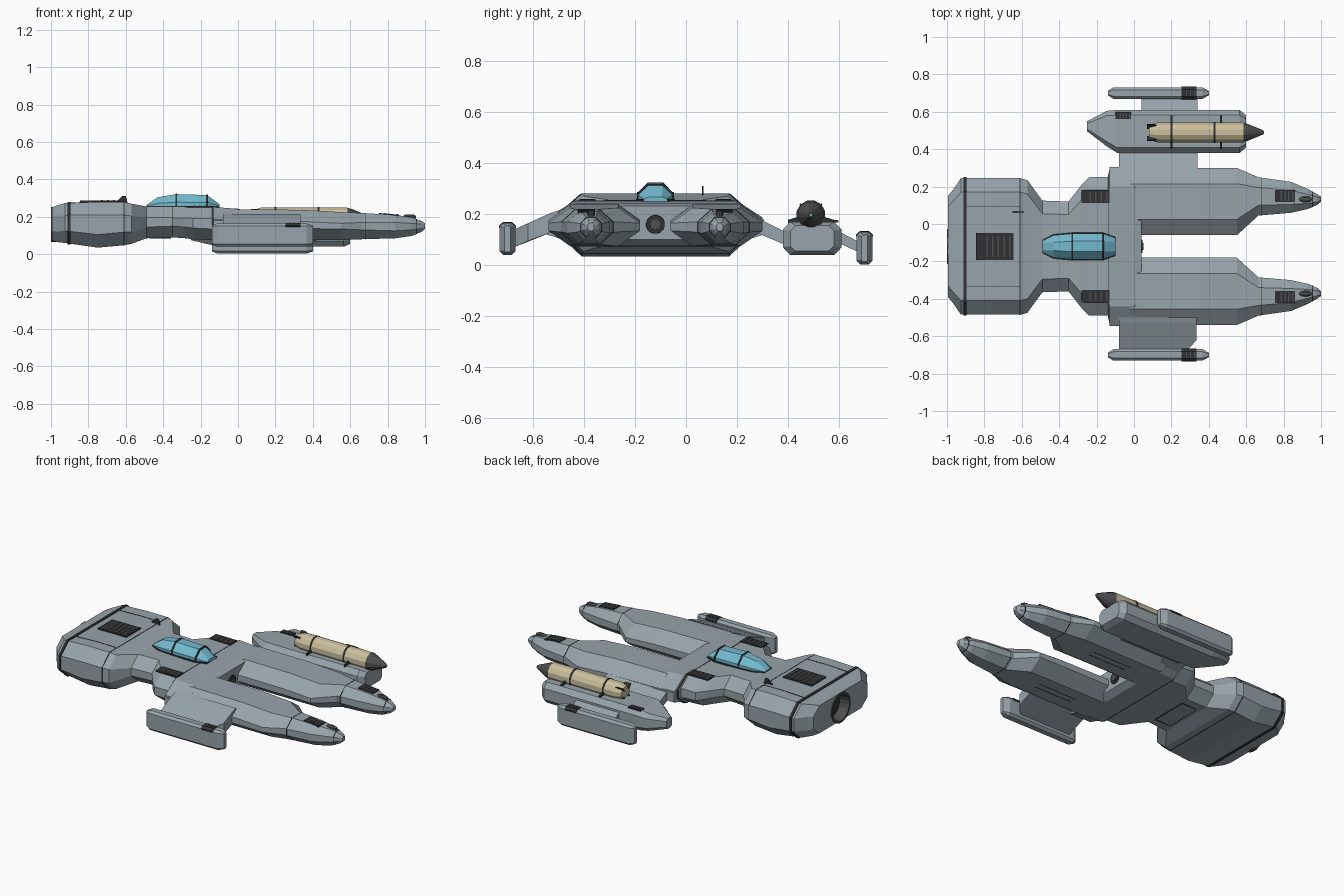
import bpy, bmesh, math
from mathutils import Vector

if "Cube" in bpy.data.objects:
    bpy.data.objects.remove(bpy.data.objects["Cube"])

AXIS = -0.12  # centre line of the hull in y


def material(name, rgb):
    m = bpy.data.materials.new(name)
    m.diffuse_color = (*rgb, 1)
    m.use_nodes = True
    m.node_tree.nodes["Principled BSDF"].inputs["Base Color"].default_value = m.diffuse_color
    return m


GREY = material("hull grey", (0.31, 0.37, 0.405))
DARK = material("dark trim", (0.03, 0.031, 0.033))
SLATE = material("slate", (0.075, 0.077, 0.08))
GLASS = material("canopy blue", (0.17, 0.49, 0.62))
CREAM = material("cream", (0.60, 0.53, 0.34))


def finish(name, bm, mat):
    bmesh.ops.remove_doubles(bm, verts=bm.verts, dist=1e-5)
    bmesh.ops.recalc_face_normals(bm, faces=bm.faces)
    me = bpy.data.meshes.new(name)
    bm.to_mesh(me)
    bm.free()
    me.materials.append(mat)
    ob = bpy.data.objects.new(name, me)
    bpy.context.collection.objects.link(ob)
    return ob


def skin(name, rings, mat):
    """Join equal rings of points and cap both ends."""
    bm = bmesh.new()
    vs = [[bm.verts.new(p) for p in r] for r in rings]
    n = len(rings[0])
    for a, b in zip(vs, vs[1:]):
        for i in range(n):
            j = (i + 1) % n
            bm.faces.new((a[i], a[j], b[j], b[i]))
    bm.faces.new(vs[0])
    bm.faces.new(vs[-1])
    return finish(name, bm, mat)


def octagon(x, y0, y1, z0, z1, c, d):
    """Chamfered rectangle across x; c and d are the y and z chamfers."""
    return [(x, y0 + c, z0), (x, y1 - c, z0), (x, y1, z0 + d), (x, y1, z1 - d),
            (x, y1 - c, z1), (x, y0 + c, z1), (x, y0, z1 - d), (x, y0, z0 + d)]


def flip(rings):
    return [[(x, 2 * AXIS - y, z) for x, y, z in r] for r in rings]


def loft(name, sections, mat=GREY, mirror=False):
    rings = [octagon(*s) for s in sections]
    return skin(name, flip(rings) if mirror else rings, mat)


def lathe(name, profile, y, z, mat, n=16):
    rings = [[(x, y + r * math.cos(math.tau * (i + .5) / n),
               z + r * math.sin(math.tau * (i + .5) / n)) for i in range(n)] for x, r in profile]
    return skin(name, rings, mat)


def slab(name, x0, x1, yz, mat=GREY):
    return skin(name, [[(x, y, z) for y, z in yz] for x in (x0, x1)], mat)


def plate(name, x0, x1, y0, y1, za, zb, mat, t=0.008):
    """Thin plate whose height runs from za at x0 to zb at x1."""
    return skin(name, [[(x, y0, z - t), (x, y1, z - t), (x, y1, z), (x, y0, z)]
                       for x, z in ((x0, za), (x1, zb))], mat)


def vent(name, x0, x1, y0, y1, za, zb, bars=4):
    plate(name, x0, x1, y0, y1, za, zb, DARK)
    for i in range(bars):
        f = 0.3 + 0.6 * i / (bars - 1)
        x, z = x0 + (x1 - x0) * f, za + (zb - za) * f + 0.002
        m = (y1 - y0) * 0.1
        plate(name + "_slat", x - 0.004, x + 0.004, y0 + m, y1 - m, z, z, SLATE)


# hull: x, half width, bottom, top, side chamfer, height chamfer
HULL = [(-.995, .27, .075, .25, .06, .05), (-.97, .30, .065, .26, .06, .055),
        (-.925, .365, .06, .273, .075, .065), (-.75, .365, .035, .28, .075, .07),
        (-.61, .365, .048, .279, .075, .07), (-.57, .355, .055, .27, .075, .065),
        (-.49, .245, .085, .255, .07, .06), (-.35, .24, .09, .255, .07, .06),
        (-.28, .33, .085, .254, .08, .06), (-.24, .37, .08, .252, .08, .06),
        (-.14, .37, .075, .252, .08, .06), (-.13, .42, .075, .252, .10, .065),
        (.00, .42, .075, .243, .10, .06), (.04, .37, .10, .232, .09, .045)]


def hull_at(x):
    for a, b in zip(HULL, HULL[1:]):
        if a[0] <= x <= b[0]:
            f = (x - a[0]) / (b[0] - a[0])
            return [p + (q - p) * f for p, q in zip(a, b)]


def hull_ring(s, grow=0):
    x, w, z0, z1, c, d = s
    return octagon(x, AXIS - w - grow, AXIS + w + grow, z0 - grow, z1 + grow, c, d)


hull = skin("hull", [hull_ring(s) for s in HULL], GREY)
for x, w, g in ((-.903, .008, .005), (-.61, .002, .0015), (-.135, .002, .0015)):
    skin("hull_band", [hull_ring(hull_at(x - w), g), hull_ring(hull_at(x + w), g)], DARK)

# recessed engine exhaust
cutter = lathe("exhaust_cutter", [(-1.1, .09), (-.92, .09)], AXIS, .158, DARK, 20)
cutter.hide_render = True
cutter.hide_viewport = True
cut = hull.modifiers.new("exhaust", "BOOLEAN")
cut.object = cutter
cut.solver = 'EXACT'
lathe("exhaust_liner", [(-.925, .092), (-1.0, .095), (-1.0, .082), (-.93, .07)], AXIS, .158, SLATE, 20)
lathe("exhaust_core", [(-.94, .07), (-.93, .07)], AXIS, .158, DARK, 20)

# engine deck details
vent("deck_vent", -.845, -.645, AXIS - .072, AXIS + .072, .286, .287, 5)
for s in (-1, 1):
    y = AXIS + s * .215
    plate("deck_seam", -.90, -.75, y - .002, y + .002, .276, .2815, DARK, .004)
    plate("deck_seam", -.75, -.61, y - .002, y + .002, .2815, .2805, DARK, .004)
    y = AXIS + s * .267
    vent("shoulder_vent", -.28, -.13, y - .034, y + .034, .258, .257)
skin("antenna", [[(-.655, y, .275), (-.59, y, .275), (-.60, y, .31), (-.62, y, .31)]
                 for y in (.062, .068)], DARK)
# nose sensor between the prongs
lathe("sensor_ring", [(.02, .04), (.046, .036)], AXIS, .16, DARK)
lathe("sensor_lens", [(.03, .022), (.05, .02)], AXIS, .16, SLATE)

# canopy: x, half width, top, half width of roof
CANOPY = [(-.49, .03, .262, .02), (-.43, .06, .304, .022), (-.33, .069, .321, .028),
          (-.165, .069, .316, .028), (-.10, .045, .268, .026)]


def canopy_ring(s, g=0):
    x, w, z, t = s
    m = .255 + (z - .255) * .35
    pts = [(w, .24), (w, m), (t, z)]
    pts = [(a + g, b + (g if b > .25 else 0)) for a, b in pts]
    return [(x, AXIS + a, b) for a, b in pts] + [(x, AXIS - a, b) for a, b in reversed(pts)]


skin("canopy", [canopy_ring(s) for s in CANOPY], GLASS)
for s in CANOPY[2:4]:
    skin("canopy_frame", [canopy_ring((s[0] + e, *s[1:]), .003) for e in (-.005, .005)], DARK)
skin("canopy_sill", [[(x, AXIS + k * (w + .007), z) for x, w, *_ in CANOPY for k in (1,)] +
                     [(x, AXIS - w - .007, z) for x, w, *_ in reversed(CANOPY)]
                     for z in (.25, .259)], DARK)

# twin forward prongs
PRONG = [(-.02, -.06, .30, .075, .24, .085, .062), (.35, -.06, .30, .075, .237, .085, .062),
         (.55, -.06, .30, .075, .225, .085, .06), (.665, .045, .25, .08, .22, .055, .05),
         (.84, .06, .225, .085, .21, .045, .04), (.93, .08, .187, .098, .197, .03, .032),
         (.982, .103, .158, .12, .178, .015, .018), (1.0, .12, .146, .135, .165, .007, .009)]
for mirror in (False, True):
    loft("prong", PRONG, mirror=mirror)
    yc = 2 * AXIS - .15 if mirror else .15
    vent("prong_vent", .755, .86, yc - .033, yc + .033, .220, .211)
    yd = 2 * AXIS - .132 if mirror else .132
    skin("prong_light", [[(.917 + r * .036 * math.cos(a), yd + r * .016 * math.sin(a), z)
                          for a in [math.tau * i / 12 for i in range(12)]]
                         for z, r in ((.19, 1), (.204, 1), (.212, .6))], SLATE)
    for sec in ((.68, .005), (.955, .003)):
        # seams around the prong neck and tip
        for a, b in zip(PRONG, PRONG[1:]):
            if a[0] <= sec[0] < b[0]:
                f = (sec[0] - a[0]) / (b[0] - a[0])
                m = [p + (q - p) * f for p, q in zip(a, b)]
                ring = [m[0], m[1] - .001, m[2] + .001, m[3] - .001, m[4] + .001, *m[5:]]
                loft("prong_seam", [(ring[0] + e, *ring[1:]) for e in (-.002, .002)], DARK, mirror)
    # belly seams
    for dy in (-.02, .02):
        y = (2 * AXIS - .12 if mirror else .12) + dy
        plate("belly_seam", .15, .42, y - .002, y + .002, .078, .078, DARK, .004)

# belly hatch outline
for y in (AXIS - .12, AXIS + .12):
    plate("hatch_edge", -.47, -.36, y - .002, y + .002, .091, .091, DARK, .006)
for x in (-.47, -.36):
    plate("hatch_edge", x - .002, x + .002, AXIS - .12, AXIS + .12, .091, .091, DARK, .006)


# outboard fins with wrapped vents
def fin(y, z0, z1):
    a, b = y - .031, y + .031
    loft("fin", [(-.14, y - .012, y + .012, z0 + .012, z1 - .012, .005, .005),
                 (-.11, a, b, z0, z1, .014, .014), (.365, a, b, z0, z1, .014, .014),
                 (.40, y - .012, y + .012, z0 + .012, z1 - .012, .005, .005)])
    loft("fin_vent", [(x, a - .003, b + .003, z1 - .03, z1 + .003, .015, .014)
                      for x in (.255, .335)], DARK)
    for i in range(3):
        x = .28 + i * .022
        plate("fin_slat", x - .003, x + .003, a + .014, b - .014, z1 + .005, z1 + .005, SLATE)


fin(-.70, .04, .165)
fin(.70, .003, .13)

# left arm, with clipped front corner, and its root fairing
skin("left_arm", [[(x, y, z) for y, z in ((-.50, .215), (-.53, .205), (-.53 - k, .205 - k * .45),
                                        (-.53 - k, .135 - k * .45), (-.50, .14))]
                  for x, k in ((-.08, .14), (.29, .14), (.335, .09))], GREY)
slab("left_root", -.13, .02, [(-.545, .12), (-.545, .18), (-.45, .24), (-.45, .09)])
# right arms and weapon pod
slab("right_inner_arm", -.08, .34, [(.25, .20), (.30, .175), (.40, .125), (.40, .075), (.27, .13)])
slab("right_outer_arm", .04, .34, [(.58, .14), (.605, .13), (.68, .09), (.68, .05), (.58, .095)])
slab("right_root", -.13, .02, [(.305, .12), (.305, .18), (.21, .24), (.21, .09)])
loft("pod", [(-.25, .495, .55, .075, .14, .012, .015), (-.145, .415, .605, .05, .16, .025, .025),
             (-.09, .38, .61, .04, .17, .028, .03), (.565, .38, .61, .04, .17, .028, .03),
             (.60, .41, .58, .055, .155, .02, .02)])
vent("pod_vent", -.10, -.015, .562, .598, .175, .175)

# missile with bands, tail fins and cradle clamps
MY, MZ = .49, .197
lathe("missile_body", [(.08, .04), (.125, .055), (.585, .055)], MY, MZ, CREAM, 12)
lathe("missile_nose", [(.585, .053), (.61, .046), (.685, .014), (.692, .01)], MY, MZ, SLATE, 12)
lathe("missile_seeker", [(.688, .009), (.696, .006)], MY, MZ, GLASS, 12)
for x in (.20, .43):
    lathe("missile_band", [(x - .005, .058), (x + .005, .058)], MY, MZ, DARK, 12)
for i in range(4):
    a = math.pi / 4 + i * math.pi / 2
    d, n = Vector((0, math.cos(a), math.sin(a))), Vector((0, -math.sin(a), math.cos(a))) * .003
    c = Vector((0, MY, MZ))
    skin("missile_fin", [[Vector((x, 0, 0)) + c + d * r + s for x, r in
                          ((.07, .03), (.07, .062), (.10, .062), (.13, .05), (.13, .03))]
                         for s in (n, -n)], DARK)
for x in (.20, .465):
    for s in (-1, 1):
        slab("cradle_clamp", x - .006, x + .006,
             [(MY + s * .03, .15), (MY + s * .09, .165), (MY + s * .09, .178), (MY + s * .05, .19)], DARK)
